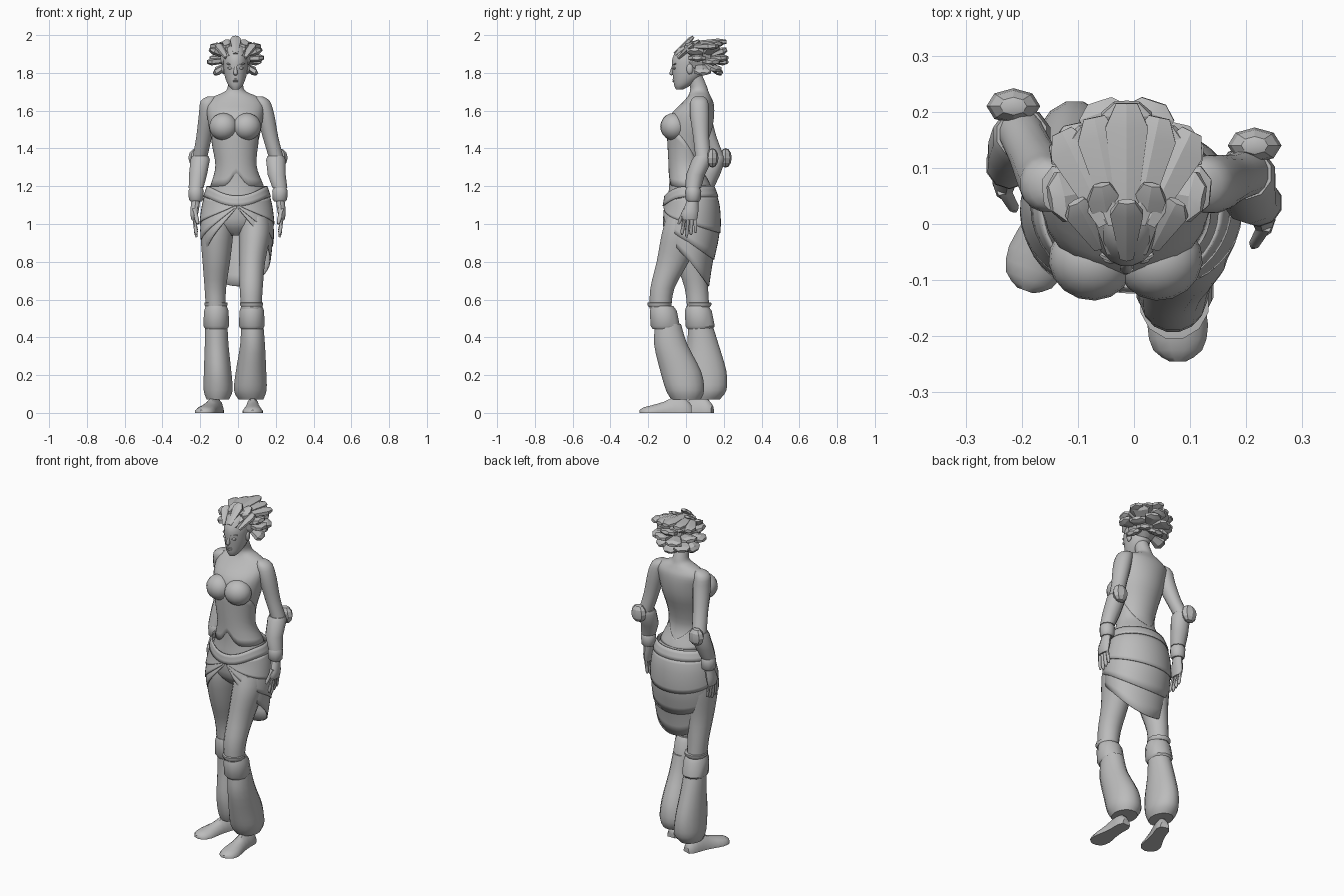
import bpy, bmesh
from math import sin, cos, pi, radians
from mathutils import Vector, Matrix

cube = bpy.data.objects.get("Cube")
if cube:
    bpy.data.objects.remove(cube, do_unlink=True)

clay = bpy.data.materials.new("clay_grey")
clay.use_nodes = True
clay.diffuse_color = (0.5, 0.5, 0.5, 1)
clay.node_tree.nodes["Principled BSDF"].inputs["Base Color"].default_value = clay.diffuse_color


def finish(name, bm, angle=40):
    """Turn a bmesh into a smooth shaded object with sharp creases."""
    bmesh.ops.recalc_face_normals(bm, faces=bm.faces)
    mesh = bpy.data.meshes.new(name)
    bm.to_mesh(mesh)
    bm.free()
    mesh.materials.append(clay)
    mesh.shade_smooth()
    mesh.set_sharp_from_angle(angle=radians(angle))
    obj = bpy.data.objects.new(name, mesh)
    bpy.context.collection.objects.link(obj)
    return obj


def refine(rings, steps):
    """Catmull-Rom interpolation between rings."""
    out = []
    for i in range(len(rings) - 1):
        a, b, c, d = (rings[max(0, min(len(rings) - 1, i + k))] for k in (-1, 0, 1, 2))
        for s in range(steps):
            t = s / steps
            out.append([q + t / 2 * (r - p + t * (2*p - 5*q + 4*r - e + t * (3*(q - r) + e - p)))
                        for p, q, r, e in zip(a, b, c, d)])
    return out + [rings[-1]]


def loft(name, rings, sides=16, steps=3, matrix=Matrix(), angle=40, floor=False):
    """Skin elliptical rings given as x, y, z, x radius, y radius."""
    bm = bmesh.new()
    loops = []
    for x, y, z, rx, ry in refine(rings, steps):
        loop = []
        for i in range(sides):
            a = 2 * pi * (i + 0.5) / sides
            p = matrix @ Vector((x + rx * cos(a), y + ry * sin(a), z))
            if floor:
                p.z = max(p.z, 0)
            loop.append(bm.verts.new(p))
        loops.append(loop)
    for lo, hi in zip(loops, loops[1:]):
        for i in range(sides):
            j = (i + 1) % sides
            bm.faces.new((lo[i], lo[j], hi[j], hi[i]))
    bm.faces.new(loops[0])
    bm.faces.new(loops[-1])
    return finish(name, bm, angle)


def blade(name, root, tip, base, width, thick, sides=6, angle=25):
    """Flat tapered piece running from root to tip."""
    root, tip = Vector(root), Vector(tip)
    d = tip - root
    m = Matrix.Translation(root) @ d.to_track_quat('Z', 'Y').to_matrix().to_4x4()
    n = d.length
    return loft(name, [(0, 0, 0, base, thick * .7), (0, 0, n * .8, width, thick),
                       (0, 0, n, width * .5, thick * .5)], sides, 1, m, angle)


def ball(name, centre, size, segments=16, angle=40, turn=0):
    bm = bmesh.new()
    m = Matrix.Translation(centre) @ Matrix.Rotation(radians(turn), 4, 'Z') @ Matrix.Diagonal((*size, 1))
    bmesh.ops.create_uvsphere(bm, u_segments=segments, v_segments=segments // 2 + 2,
                              radius=1, matrix=m)
    return finish(name, bm, angle)


def shell(name, profile, top, bottom, grow, rows=8, sides=40):
    """Cloth wrapped round a profile between two height functions of the angle."""
    bm = bmesh.new()
    fine = refine(profile, 6)
    grid = []
    for i in range(sides):
        a = 2 * pi * i / sides
        column = []
        for r in range(rows + 1):
            z = top(a) + (bottom(a) - top(a)) * r / rows
            x, y, _, rx, ry = min(fine, key=lambda q: abs(q[2] - z))
            for p, q in zip(fine, fine[1:]):
                if q[2] <= z <= p[2]:
                    t = (z - p[2]) / (q[2] - p[2])
                    x, y, _, rx, ry = [u + (v - u) * t for u, v in zip(p, q)]
            column.append(bm.verts.new((x + (rx + grow) * sin(a), y - (ry + grow) * cos(a), z)))
        grid.append(column)
    for i in range(sides):
        p, q = grid[i], grid[(i + 1) % sides]
        for r in range(rows):
            bm.faces.new((p[r], q[r], q[r + 1], p[r + 1]))
    obj = finish(name, bm)
    obj.modifiers.new("cloth", 'SOLIDIFY').thickness = .006


# torso and neck
torso = [(-.01, .02, .94, .05, .06), (-.01, .02, 1, .15, .11), (-.005, .03, 1.1, .17, .13),
         (-.005, .02, 1.2, .14, .11), (-.01, 0, 1.3, .108, .09), (-.015, .005, 1.4, .117, .1),
         (-.015, .02, 1.5, .138, .118), (-.015, .035, 1.58, .15, .115),
         (-.015, .062, 1.64, .15, .085), (-.013, .07, 1.675, .115, .062),
         (-.013, .07, 1.7, .058, .05), (-.013, .065, 1.73, .041, .045), (-.013, .04, 1.79, .04, .045)]
loft("torso", torso, 24)

# bodice, open at the back, with cups and a notched lower edge
bodice = [(x, y, z, rx, ry) for x, y, z, rx, ry in reversed(torso[2:8])]
shell("bodice", bodice, lambda a: 1.37 + .13 * cos(a) + .05 * abs(sin(a)),
      lambda a: 1.2 + .07 * max(0, cos(a)) ** 24, .002)
for side in (-1, 1):
    ball("bust_cup", (-.015 + side * .062, -.066, 1.515), (.076, .07, .072), 16, 40, side * 18)

# hip belt and layered wrap skirt
drape = [(-.005, .02, 1.21, .142, .112), (-.005, .03, 1.1, .176, .138), (-.005, .015, .95, .19, .157),
         (0, .02, .8, .172, .122), (0, .03, .64, .14, .088)]
belt_top = lambda a: 1.2 - .05 * max(0, cos(a)) ** 3
shell("hip_belt", drape, belt_top, lambda a: belt_top(a) - .055, .015, 3)
for share, grow in ((.4, .01), (.7, .005), (1, 0)):
    shell("skirt_layer", drape, lambda a: 1.15 - .03 * max(0, cos(a)),
          lambda a: 1.14 - .03 * max(0, cos(a)) - share * (.02 + .45 * abs(sin(a / 2))), grow)

# thighs, knee cuffs, gathered trousers
legs = {
    "left": ([(.09, .005, 1.04, .08, .11), (.09, -.02, .95, .085, .11), (.075, -.07, .8, .07, .087),
              (.07, -.125, .66, .062, .065), (.07, -.135, .55, .055, .058)],
             (.073, -.11), (.072, -.14),
             [(.075, -.095, .47, .06, .07), (.077, -.08, .36, .067, .09), (.069, -.028, .22, .082, .11),
              (.065, -.005, .12, .088, .103), (.068, 0, .07, .066, .078)]),
    "right": ([(-.11, .02, 1.04, .08, .11), (-.112, .02, .95, .088, .11), (-.115, .03, .8, .074, .085),
               (-.12, .055, .66, .058, .063), (-.118, .065, .55, .053, .06)],
              (-.115, .075), (-.117, .07),
              [(-.115, .075, .47, .06, .065), (-.113, .09, .36, .064, .085), (-.108, .103, .22, .074, .113),
               (-.105, .11, .12, .078, .106), (-.107, .1, .07, .06, .078)])}
for side, (thigh, cuff, rim, trouser) in legs.items():
    loft(side + "_thigh", thigh)
    loft(side + "_trouser", trouser)
    x, y = cuff
    loft(side + "_knee_cuff", [(x, y, .445, .06, .07), (x, y, .46, .071, .08),
                               (x, y - .01, .54, .067, .074), (x, y - .015, .565, .058, .06)], 12, 1)
    x, y = rim
    loft(side + "_cuff_rim", [(x, y, .56, .055, .058), (x, y, .57, .063, .066),
                              (x, y, .583, .063, .066), (x, y, .585, .05, .05)], 12, 1)

# feet, flattened on the ground
sole = [(0, 0, 0, .025, .04), (0, 0, .03, .038, .075), (0, 0, .09, .038, .085), (0, 0, .15, .045, .06),
        (0, 0, .21, .056, .042), (0, 0, .255, .045, .03), (0, 0, .275, .015, .015)]
for side, heel, turn in (("left", (.078, .03, 0), 0), ("right", (-.1, .14, 0), -20)):
    m = Matrix.Translation(heel) @ Matrix.Rotation(radians(turn), 4, 'Z') @ Matrix.Rotation(pi / 2, 4, 'X')
    loft(side + "_foot", sole, 12, 2, m, floor=True)

# arms: shoulder, upper arm, elbow, wrist and hand positions
arms = {"left": ((.125, .07, 1.65), (.145, .072, 1.58), (.172, .08, 1.46), (.2, .09, 1.36),
                 (.205, .05, 1.26), (.222, .038, 1.14), (.232, .02, 1.05)),
        "right": ((-.155, .07, 1.65), (-.16, .08, 1.58), (-.18, .12, 1.46), (-.2, .16, 1.36),
                  (-.212, .13, 1.26), (-.222, .105, 1.14), (-.232, .085, 1.05))}
for side, (shoulder, upper, mid, elbow, fore, wrist, hand) in arms.items():
    s = 1 if side == "left" else -1
    loft(side + "_upper_arm", [(shoulder[0] - s * .015, shoulder[1], shoulder[2] + .025, .022, .025),
                               (*shoulder, .044, .047), (*upper, .048, .052),
                               (*mid, .042, .043), (*elbow, .04, .042)])
    loft(side + "_bracer", [(*elbow, .046, .046), (*(Vector(elbow) - Vector((0, .005, .02))), .054, .054),
                            (*fore, .05, .05), (*(Vector(wrist) + Vector((0, 0, .05))), .041, .042)], 10, 1)
    loft(side + "_wrist_band", [(wrist[0], wrist[1], wrist[2] + dz, r, r)
                                for dz, r in ((-.02, .032), (-.01, .04), (.035, .043), (.05, .036))], 10, 1)
    ball(side + "_elbow_guard", (elbow[0] + s * .015, elbow[1] + .05, elbow[2] - .01),
         (.048, .032, .052), 8, 20)
    loft(side + "_palm", [(*wrist, .024, .027), (*(Vector(wrist) * .4 + Vector(hand) * .6), .024, .038),
                          (*hand, .021, .044), (hand[0], hand[1], hand[2] - .03, .015, .037)], 10, 2)
    for i in range(4):
        y = hand[1] - .03 + .02 * i
        blade(side + "_finger", (hand[0], y, hand[2] - .02),
              (hand[0] - s * .012, y - .012 + .004 * i, hand[2] - .12 + .012 * abs(i - 1)), .011, .01, .01, 6, 60)
    blade(side + "_thumb", (hand[0], hand[1] - .025, hand[2] + .03),
          (hand[0] - s * .02, hand[1] - .06, hand[2] - .05), .014, .011, .011, 6, 60)

# head and face
cx = -.013
loft("head", [(cx, -.035, 1.712, .018, .018), (cx, -.018, 1.735, .039, .045), (cx, .006, 1.78, .057, .076),
              (cx, .013, 1.83, .064, .088), (cx, .02, 1.88, .065, .092), (cx, .028, 1.93, .05, .068),
              (cx, .035, 1.955, .02, .028)], 20)
blade("nose", (cx, -.068, 1.832), (cx, -.08, 1.788), .006, .013, .012, 8, 60)
for z, w in ((1.765, .02), (1.756, .017)):
    ball("lip", (cx, -.06, z), (w, .012, .006), 10)
for side in (-1, 1):
    ball("eye", (cx + side * .028, -.062, 1.825), (.015, .009, .007), 10)
    blade("brow", (cx + side * .01, -.071, 1.842), (cx + side * .048, -.054, 1.85), .004, .006, .005)
    ball("ear", (cx + side * .064, .02, 1.82), (.01, .018, .028), 10)

# hair: cap, swept front locks, long crown fan and broad flared back locks
ball("hair_cap", (cx, .06, 1.88), (.085, .09, .083), 10, 25)
for i in range(-2, 3):
    blade("front_lock", (cx + i * .024, -.06 + abs(i) * .01, 1.9 - abs(i) * .01),
          (cx + i * .045, .04 + .03 * (i % 2), 1.992 - abs(i) * .02), .014, .034, .014)
    blade("crown_lock", (cx + i * .018, .0, 1.95 - abs(i) * .006),
          (cx + i * .058, .215 - abs(i) * .025, 1.965 - abs(i) * .012), .018, .044, .02)
core = Vector((cx, .07, 1.87))
for elevation, count, spread, reach in ((-34, 5, 80, .93), (-5, 6, 95, 1), (22, 5, 100, 1)):
    for i in range(count):
        az = radians(spread * (2 * i / (count - 1) - 1))
        el = radians(elevation + 9 * (i % 2))
        out = Vector((.15 * sin(az) * cos(el), .158 * cos(az) * cos(el), .145 * sin(el))) * reach
        blade("back_lock", core + out * .3, core + out, .025, .052, .02)
